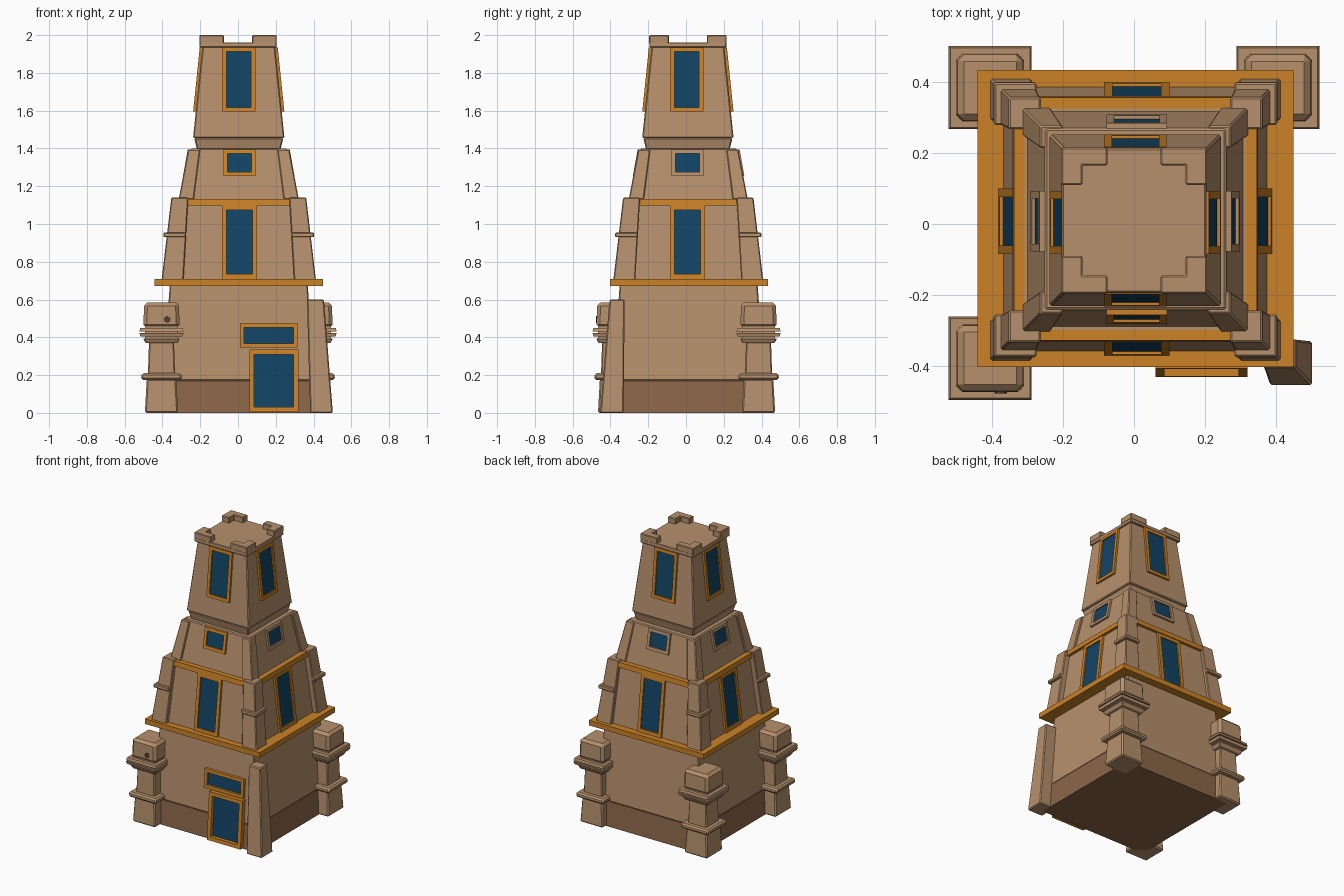
import bpy, bmesh
from mathutils import Vector

cube = bpy.data.objects.get("Cube")
if cube:
    bpy.data.objects.remove(cube, do_unlink=True)


def material(name, r, g, b):
    m = bpy.data.materials.new(name)
    m.use_nodes = True
    m.diffuse_color = (r, g, b, 1)
    m.node_tree.nodes["Principled BSDF"].inputs["Base Color"].default_value = (r, g, b, 1)
    m.node_tree.nodes["Principled BSDF"].inputs["Roughness"].default_value = 0.9
    return m


STONE = material("tan stone", 0.47, 0.28, 0.15)
DARK = material("dark stone", 0.26, 0.135, 0.066)
TRIM = material("orange trim", 0.60, 0.225, 0.02)
GLASS = material("deep blue glass", 0.006, 0.058, 0.127)
HOLE = material("dark hole", 0.08, 0.05, 0.03)


def finish(name, bm, mat, bevel=0.0):
    bmesh.ops.recalc_face_normals(bm, faces=bm.faces)
    mesh = bpy.data.meshes.new(name)
    bm.to_mesh(mesh)
    bm.free()
    mesh.materials.append(mat)
    obj = bpy.data.objects.new(name, mesh)
    bpy.context.collection.objects.link(obj)
    if bevel:
        mod = obj.modifiers.new("worn edges", "BEVEL")
        mod.width = bevel
        mod.segments = 1
    return obj


def taper(name, z0, z1, low, high, mat, bevel=0.0):
    """Tapered block; low and high are (centre x, centre y, half x, half y)."""
    bm = bmesh.new()
    rings = []
    for z, (cx, cy, hx, hy) in ((z0, low), (z1, high)):
        rings.append([bm.verts.new((cx + sx * hx, cy + sy * hy, z))
                      for sx, sy in ((-1, -1), (1, -1), (1, 1), (-1, 1))])
    a, b = rings
    bm.faces.new(a[::-1])
    bm.faces.new(b)
    for i in range(4):
        j = (i + 1) % 4
        bm.faces.new((a[i], a[j], b[j], b[i]))
    return finish(name, bm, mat, bevel)


class Tier:
    """One square storey with sloping walls."""

    def __init__(self, name, z0, z1, h0, h1, cx=0.004, cy=0.014):
        self.name, self.z0, self.z1, self.h0, self.h1 = name, z0, z1, h0, h1
        self.cx, self.cy = cx, cy

    def half(self, z):
        return self.h0 + (self.h1 - self.h0) * (z - self.z0) / (self.z1 - self.z0)

    def body(self, mat=STONE, bevel=0.006):
        c = (self.cx, self.cy)
        taper(self.name, self.z0, self.z1, c + (self.h0,) * 2, c + (self.h1,) * 2, mat, bevel)

    def plate(self, name, side, u, w, z0, z1, proud, mat):
        """Slab lying on a wall, following its slope."""
        nx, ny = SIDES[side]

        def rect(z):
            d = self.half(z) + proud / 2 - 0.005
            t = proud / 2 + 0.005
            if nx:
                return (self.cx + nx * d, u, t, w)
            return (u, self.cy + ny * d, w, t)
        taper(side + "_" + name, z0, z1, rect(z0), rect(z1), mat)

    def window(self, name, side, u, w, z0, z1, rim, mat=TRIM, proud=0.014):
        self.plate(name + "_glass", side, u, w - rim, z0 + rim, z1 - rim, 0.005, GLASS)
        for tag, s in (("a", -1), ("b", 1)):
            self.plate(name + "_jamb_" + tag, side, u + s * (w - rim / 2), rim / 2, z0, z1, proud, mat)
        self.plate(name + "_sill", side, u, w, z0, z0 + rim, proud, mat)
        self.plate(name + "_lintel", side, u, w, z1 - rim, z1, proud, mat)


SIDES = {"front": (0, -1), "back": (0, 1), "left": (1, 0), "right": (-1, 0)}
CORNERS = {"front_left": (1, -1), "front_right": (-1, -1),
           "back_left": (1, 1), "back_right": (-1, 1)}

# Storeys of the tower
Tier("base_band", 0, 0.17, 0.415, 0.402).body(DARK, 0)
ground = Tier("ground_storey", 0.17, 0.68, 0.402, 0.365)
second = Tier("second_storey", 0.70, 1.13, 0.372, 0.322)
third = Tier("third_storey", 1.12, 1.40, 0.305, 0.255)
neck = Tier("neck", 1.39, 1.455, 0.22, 0.236, cy=0.01)
top = Tier("top_storey", 1.455, 1.94, 0.242, 0.192, cy=0.01)
for tier in (ground, second, third, neck, top):
    tier.body()
taper("roof_slab", 1.935, 1.962, (0, 0.01, 0.205, 0.205), (0, 0.01, 0.203, 0.203), STONE, 0.004)

# Main orange ledge and the shorter bars above it
ledge = (0.004, 0.016, 0.445, 0.418)
taper("main_ledge", 0.672, 0.708, ledge, ledge, TRIM)
for side in SIDES:
    second.plate("upper_ledge", side, 0.006, 0.275, 1.098, 1.132, 0.02, TRIM)

# Windows on every wall
for side in SIDES:
    second.window("tall_window", side, 0.008, 0.092, 0.71, 1.098, 0.024)
    third.window("small_window", side, 0.008, 0.085, 1.255, 1.395, 0.021,
                 TRIM if side == "front" else STONE)
    top.window("top_window", side, 0.004, 0.088, 1.595, 1.935, 0.022)

# Door and the wide light over it
door_wall = Tier("door_wall", 0, 0.68, 0.415, 0.365)
door_wall.window("door", "front", 0.19, 0.13, 0.005, 0.335, 0.026, proud=0.03)
door_wall.window("door_light", "front", 0.163, 0.152, 0.345, 0.475, 0.022, proud=0.02)

# Corner posts of the second and third storeys
for corner, (sx, sy) in CORNERS.items():
    def post(name, z0, z1, o0, o1, w0, w1, cx=0.004, cy=0.012, kx=0.012):
        def rect(o, w):
            return (cx + sx * (o + kx - w), cy + sy * (o - w), w, w)
        taper(corner + "_" + name, z0, z1, rect(o0, w0), rect(o1, w1), STONE, 0.005)
    post("second_post", 0.70, 1.14, 0.397, 0.345, 0.058, 0.045)
    post("second_post_ring", 0.93, 0.956, 0.388, 0.386, 0.06, 0.06)
    post("third_post", 1.13, 1.395, 0.315, 0.265, 0.04, 0.032, kx=0.003)

# Corner pillars with collars and a bevelled cap block; one corner has a plain buttress
PILLAR = (("foot", 0, 0.18, 0.088, 0.078, 0.008),
          ("low_collar", 0.175, 0.21, 0.108, 0.106, 0.01),
          ("shaft", 0.20, 0.38, 0.072, 0.066, 0.006),
          ("neck_collar", 0.37, 0.395, 0.085, 0.098, 0.004),
          ("wide_collar", 0.405, 0.424, 0.112, 0.117, 0),
          ("collar_core", 0.39, 0.46, 0.088, 0.088, 0),
          ("top_collar", 0.432, 0.45, 0.117, 0.112, 0),
          ("cap_block", 0.45, 0.585, 0.096, 0.092, 0.018))
for corner, (sx, sy) in CORNERS.items():
    if corner == "front_left":
        continue
    x, y = sx * 0.405, 0.003 + sy * 0.381
    for part, z0, z1, r0, r1, bevel in PILLAR:
        taper(corner + "_pillar_" + part, z0, z1, (x, y, r0, r0), (x, y, r1, r1), STONE, bevel)
taper("front_left_buttress", 0, 0.6, (0.442, -0.392, 0.06, 0.062),
      (0.41, -0.365, 0.045, 0.04), STONE, 0.006)

# Small round hole on the front right cap block
bm = bmesh.new()
bmesh.ops.create_cone(bm, cap_ends=True, segments=10, radius1=0.018, radius2=0.018, depth=0.008)
for v in bm.verts:
    v.co = Vector((v.co.x - 0.375, v.co.z - 0.473, v.co.y + 0.495))
finish("cap_hole", bm, HOLE)

# L-shaped battlements on the roof corners
for corner, (sx, sy) in CORNERS.items():
    bm = bmesh.new()
    outline = ((0.205, 0.205), (0.075, 0.205), (0.075, 0.155),
               (0.145, 0.155), (0.145, 0.1), (0.205, 0.1))
    face = bm.faces.new([bm.verts.new((sx * px, 0.01 + sy * py, 1.955)) for px, py in outline])
    result = bmesh.ops.extrude_face_region(bm, geom=[face])
    lifted = [g for g in result["geom"] if isinstance(g, bmesh.types.BMVert)]
    bmesh.ops.translate(bm, verts=lifted, vec=(0, 0, 0.045))
    finish(corner + "_battlement", bm, STONE, 0.004)
